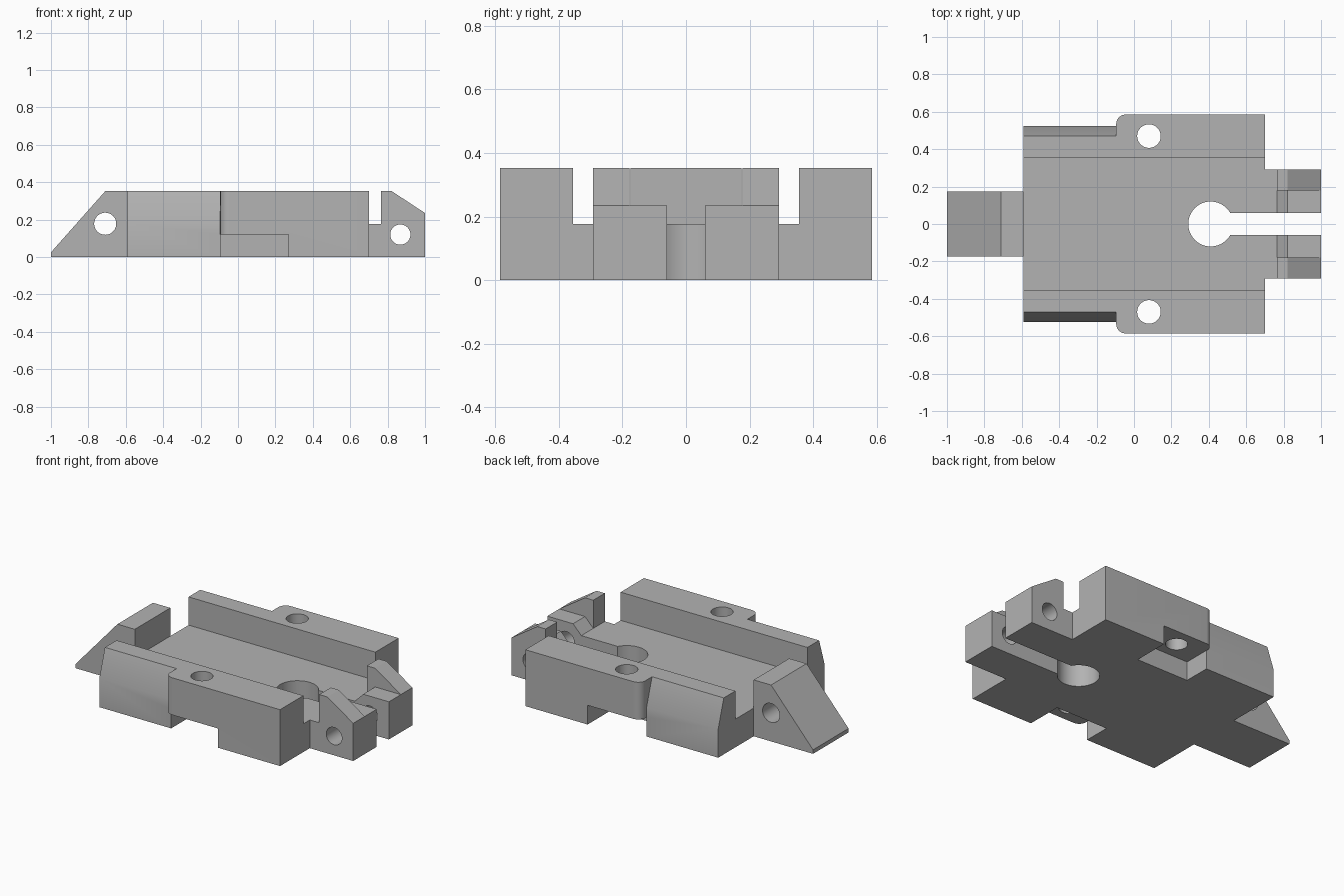
import bpy, bmesh, math
from mathutils import Vector

old = bpy.data.objects.get("Cube")
if old:
    bpy.data.objects.remove(old, do_unlink=True)

grey = bpy.data.materials.new("machined grey")
grey.use_nodes = True
colour = (0.45, 0.45, 0.45, 1)
grey.diffuse_color = colour
grey.node_tree.nodes["Principled BSDF"].inputs["Base Color"].default_value = colour

H, FLOOR = 0.352, 0.176          # wall top and channel floor
REAR, STEP, FRONT = -0.59, -0.095, 0.70


def prism(name, points, axis, start, end):
    """Extrude a 2D outline along an axis; the other two axes keep x, y, z order."""
    bm = bmesh.new()
    place = {"x": lambda p, d: (d, p[0], p[1]),
             "y": lambda p, d: (p[0], d, p[1]),
             "z": lambda p, d: (p[0], p[1], d)}[axis]
    face = bm.faces.new([bm.verts.new(place(p, start)) for p in points])
    out = bmesh.ops.extrude_face_region(bm, geom=[face])
    move = Vector(place((0, 0), end - start))
    bmesh.ops.translate(bm, vec=move,
                        verts=[g for g in out["geom"] if isinstance(g, bmesh.types.BMVert)])
    bmesh.ops.recalc_face_normals(bm, faces=bm.faces)
    mesh = bpy.data.meshes.new(name)
    bm.to_mesh(mesh)
    bm.free()
    mesh.materials.append(grey)
    obj = bpy.data.objects.new(name, mesh)
    bpy.context.collection.objects.link(obj)
    return obj


def box(name, x, y, z):
    return prism(name, [(x[0], y[0]), (x[1], y[0]), (x[1], y[1]), (x[0], y[1])], "z", *z)


def arc(cx, cy, r, a0, a1, n):
    return [(cx + r * math.cos(math.radians(a0 + (a1 - a0) * i / n)),
             cy + r * math.sin(math.radians(a0 + (a1 - a0) * i / n))) for i in range(n + 1)]


def hole(name, cx, cy, r, axis, start, end):
    return prism(name, arc(cx, cy, r, 0, 360, 48)[:-1], axis, start, end)


def combine(base, other, operation):
    mod = base.modifiers.new(operation, "BOOLEAN")
    mod.operation, mod.object, mod.solver = operation, other, "EXACT"
    bpy.ops.object.select_all(action="DESELECT")
    bpy.context.view_layer.objects.active = base
    base.select_set(True)
    bpy.ops.object.modifier_apply(modifier=mod.name)
    bpy.data.objects.remove(other, do_unlink=True)


# Wide front block with rounded rear corners
outline = ([(FRONT, -0.585), (FRONT, 0.585)]
           + arc(STEP + 0.05, 0.535, 0.05, 90, 180, 10)
           + arc(STEP + 0.05, -0.535, 0.05, 180, 270, 10))
base = prism("mounting_base", outline, "z", 0, H)

# Relief notches under the wide block
for s in (-1, 1):
    combine(base, box("notch", (STEP - 0.1, 0.27), sorted((s * 0.355, s * 0.8)),
                      (-0.1, 0.12)), "DIFFERENCE")

# Narrower rear block with sloping upper sides
section = [(-0.525, 0), (0.525, 0), (0.525, 0.18), (0.47, H), (-0.47, H), (-0.525, 0.18)]
combine(base, prism("rear_block", section, "x", REAR, STEP + 0.001), "UNION")

# Long channel between the two walls
combine(base, box("channel", (-0.8, 0.9), (-0.355, 0.355), (FLOOR, 0.6)), "DIFFERENCE")

# Wedge tail
tail = [(-1, 0), (REAR, 0), (REAR, H), (-0.71, H), (-1, 0.025)]
combine(base, prism("tail_wedge", tail, "y", -0.175, 0.175), "UNION")

# Clevis: a low inner step and a taller chamfered cheek on each side
low = [(FRONT, 0), (1, 0), (1, 0.235), (0.822, 0.235), (0.765, FLOOR), (FRONT, FLOOR)]
tall = [(0.765, 0), (1, 0), (1, 0.235), (0.822, H), (0.765, H)]
combine(base, prism("clevis_step", low, "y", -0.292, 0.292), "UNION")
for s in (-1, 1):
    combine(base, prism("clevis_cheek", tall, "y", *sorted((s * 0.178, s * 0.292))), "UNION")

# Keyhole slot, screw holes and cross pin holes
combine(base, hole("keyhole", 0.41, 0, 0.12, "z", -0.1, 0.5), "DIFFERENCE")
combine(base, box("slot", (0.41, 1.1), (-0.06, 0.06), (-0.1, 0.5)), "DIFFERENCE")
for s in (-1, 1):
    combine(base, hole("screw_hole", 0.08, s * 0.47, 0.063, "z", -0.1, 0.5), "DIFFERENCE")
combine(base, hole("tail_pin_hole", -0.71, 0.178, 0.059, "y", -0.3, 0.3), "DIFFERENCE")
combine(base, hole("clevis_pin_hole", 0.868, 0.12, 0.054, "y", -0.4, 0.4), "DIFFERENCE")

# Clean flat faces and smooth only the curved walls
bm = bmesh.new()
bm.from_mesh(base.data)
bmesh.ops.remove_doubles(bm, verts=bm.verts, dist=0.0005)
bmesh.ops.dissolve_limit(bm, angle_limit=0.01, verts=bm.verts, edges=bm.edges)
bm.to_mesh(base.data)
bm.free()
base.select_set(True)
bpy.context.view_layer.objects.active = base
bpy.ops.object.shade_smooth_by_angle(angle=math.radians(30))
